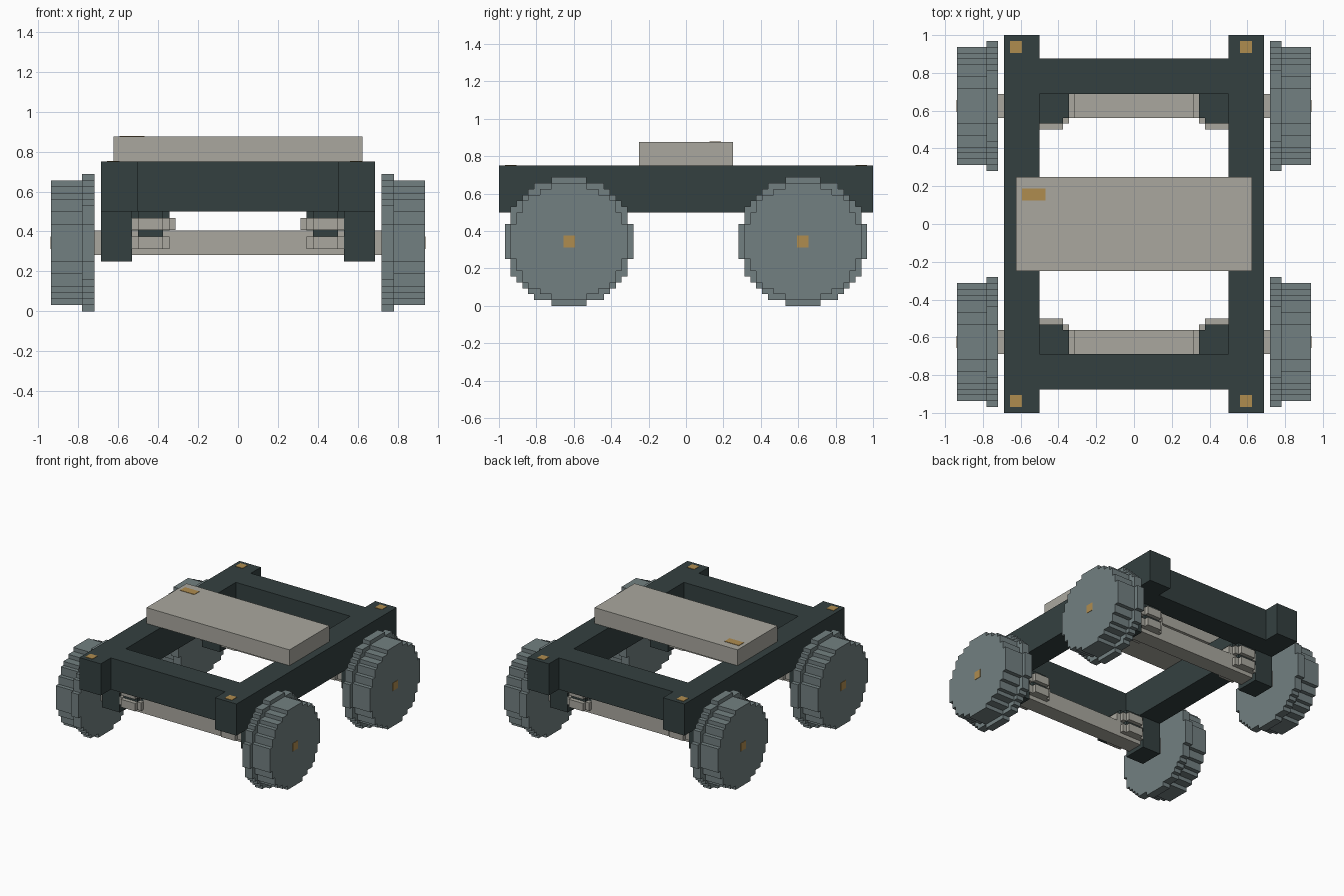
import bpy, bmesh, math
from mathutils import Matrix

if "Cube" in bpy.data.objects:
    bpy.data.objects.remove(bpy.data.objects["Cube"])

U = 1 / 32  # block size


def material(name, r, g, b):
    m = bpy.data.materials.new(name)
    m.diffuse_color = (r, g, b, 1)
    m.use_nodes = True
    m.node_tree.nodes["Principled BSDF"].inputs["Base Color"].default_value = m.diffuse_color
    return m


DARK = material("dark green grey", 0.034, 0.051, 0.051)
GREY = material("warm light grey", 0.400, 0.390, 0.345)
TYRE = material("slate grey", 0.170, 0.216, 0.220)
GOLD = material("gold", 0.430, 0.262, 0.078)


def finish(name, bm, mat):
    bmesh.ops.recalc_face_normals(bm, faces=bm.faces)
    me = bpy.data.meshes.new(name)
    bm.to_mesh(me)
    bm.free()
    me.materials.append(mat)
    ob = bpy.data.objects.new(name, me)
    bpy.context.collection.objects.link(ob)


def box(name, lo, hi, mat):
    bm = bmesh.new()
    bmesh.ops.create_cube(bm, size=1)
    for v in bm.verts:
        for i in range(3):
            v.co[i] = lo[i] if v.co[i] < 0 else hi[i]
    finish(name, bm, mat)


def stepped_disc(name, r, depth, place, mat):
    """Blocky disc, r blocks in radius, extruded along local z, then placed."""
    half = [math.floor(math.sqrt(r * r - (k + .5) ** 2) + .5) for k in range(r)]
    right = []
    for k in range(-r, r):
        w = half[k if k >= 0 else -k - 1]
        right += [(w, k), (w, k + 1)]
    ring = right + [(-x, y) for x, y in reversed(right)]
    # drop duplicate and collinear points
    n = len(ring)
    pts = []
    for i in range(n):
        a, b, c = ring[i - 1], ring[i], ring[(i + 1) % n]
        if (b[0] - a[0]) * (c[1] - b[1]) != (b[1] - a[1]) * (c[0] - b[0]):
            pts.append(b)
    bm = bmesh.new()
    f = bm.faces.new([bm.verts.new((x * U, y * U, 0)) for x, y in pts])
    ext = bmesh.ops.extrude_face_region(bm, geom=[f], use_keep_orig=True)
    top = [g for g in ext["geom"] if isinstance(g, bmesh.types.BMVert)]
    bmesh.ops.translate(bm, verts=top, vec=(0, 0, depth))
    bmesh.ops.transform(bm, matrix=place, verts=bm.verts)
    finish(name, bm, mat)


def span(a, b, s):
    return sorted((a * s, b * s))


# Side rails
for sx in (-1, 1):
    x0, x1 = span(0.5, 0.6875, sx)
    box("side_rail", (x0, -1, 0.5), (x1, 1, 0.75), DARK)

# Deck plank with its mark
box("deck", (-0.625, -0.25, 0.75), (0.625, 0.25, 0.875), GREY)
box("deck_mark", (-0.594, 0.125, 0.874), (-0.469, 0.1875, 0.878), GOLD)

for sy in (-1, 1):
    # Cross beams and axles
    y0, y1 = span(0.6875, 0.875, sy)
    box("cross_beam", (-0.5, y0, 0.5), (0.5, y1, 0.75), DARK)
    y0, y1 = span(0.5625, 0.6875, sy)
    box("axle", (-0.72, y0, 0.281), (0.72, y1, 0.406), GREY)
    for sx in (-1, 1):
        # Axle brackets
        x0, x1 = span(0.53125, 0.6875, sx)
        y0, y1 = span(0.53125, 0.71875, sy)
        box("axle_bracket", (x0, y0, 0.25), (x1, y1, 0.5), DARK)
        # Springs: dark core with wider light coils
        at = (0.4375 * sx, 0.625 * sy)
        stepped_disc("spring_core", 3, 0.125,
                     Matrix.Translation((*at, 0.375)), DARK)
        for z in (0.3125, 0.40625):
            stepped_disc("spring_coil", 4, 0.0625,
                         Matrix.Translation((*at, z)), GREY)
        # Wheels: inner flange, tread and hub mark
        turn = Matrix.Rotation(math.pi / 2 * sx, 4, 'Y')
        for name, r, x, d in (("wheel_flange", 11, 0.71875, 0.0625),
                              ("wheel_tread", 10, 0.78125, 0.15625)):
            pos = Matrix.Translation((x * sx, 0.625 * sy, 0.34375))
            stepped_disc(name, r, d, pos @ turn, TYRE)
        x0, x1 = span(0.9365, 0.9405, sx)
        y0, y1 = span(0.59375, 0.65625, sy)
        box("hub_mark", (x0, y0, 0.3125), (x1, y1, 0.375), GOLD)
        # Corner marks on the rail ends
        cx = 0.59375 if sx > 0 else -0.625
        y0, y1 = span(0.90625, 0.96875, sy)
        box("corner_mark", (cx - U, y0, 0.749), (cx + U, y1, 0.753), GOLD)
